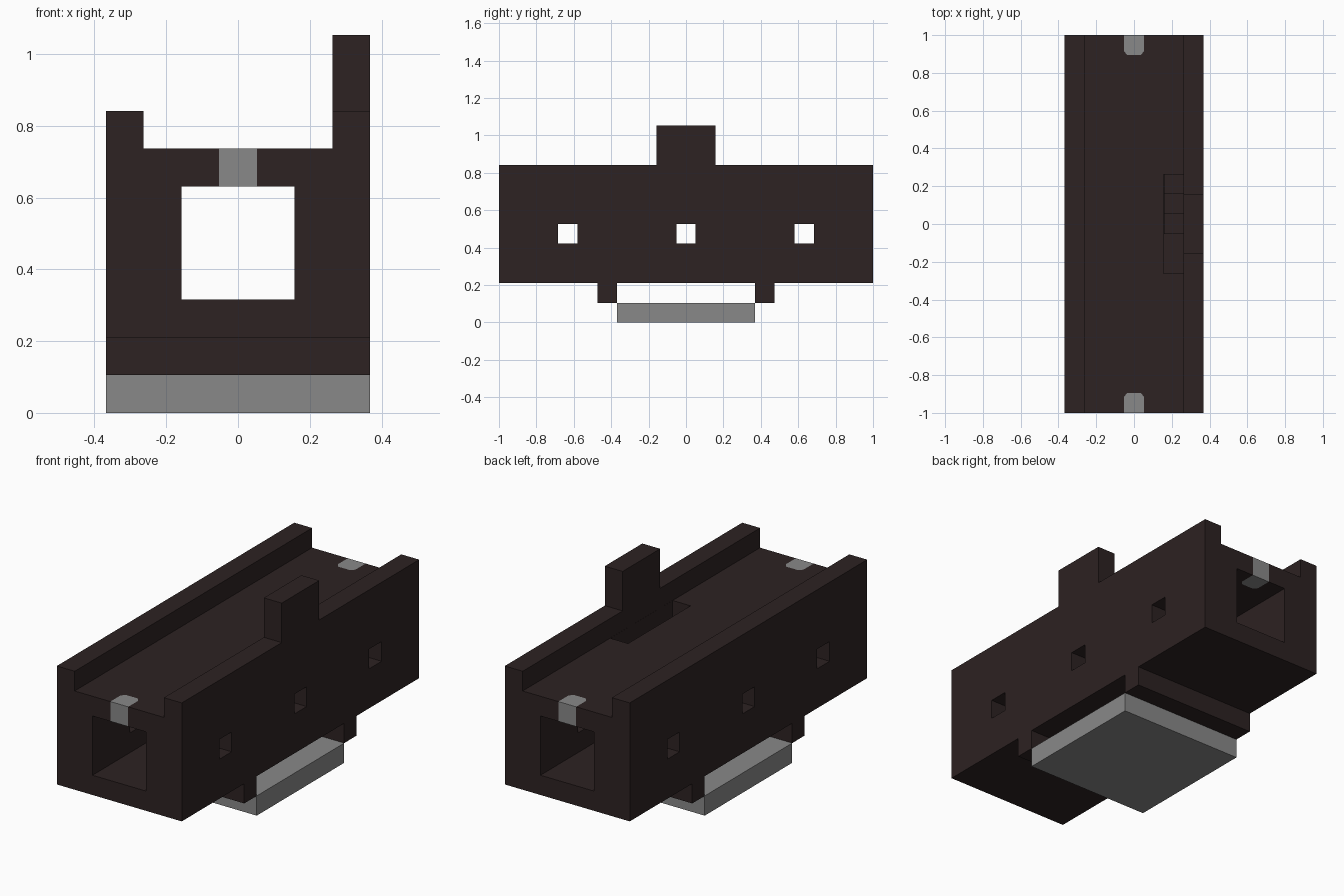
import bpy
import bmesh

cube = bpy.data.objects.get("Cube")
if cube:
    bpy.data.objects.remove(cube, do_unlink=True)

U = 2 / 38  # every size below is in blocks of this length


def make_material(name, rgb):
    mat = bpy.data.materials.new(name)
    mat.use_nodes = True
    color = (*rgb, 1)
    mat.diffuse_color = color
    mat.node_tree.nodes["Principled BSDF"].inputs["Base Color"].default_value = color
    return mat


dark = make_material("dark brown", (0.026, 0.016, 0.016))
grey = make_material("mid grey", (0.25, 0.25, 0.25))


def prism(name, outline, axis, low, high, mat):
    """Extrude a 2D outline along x, y or z from low to high."""
    place = {
        "x": lambda a, b, h: (h, a, b),
        "y": lambda a, b, h: (a, h, b),
        "z": lambda a, b, h: (a, b, h),
    }[axis]
    bm = bmesh.new()
    ends = []
    for h in (low, high):
        ends.append([bm.verts.new([c * U for c in place(a, b, h)]) for a, b in outline])
    bm.faces.new(ends[0])
    bm.faces.new(ends[1][::-1])
    n = len(outline)
    for i in range(n):
        j = (i + 1) % n
        bm.faces.new((ends[0][i], ends[1][i], ends[1][j], ends[0][j]))
    bmesh.ops.recalc_face_normals(bm, faces=bm.faces)
    mesh = bpy.data.meshes.new(name)
    bm.to_mesh(mesh)
    bm.free()
    mesh.materials.append(mat)
    obj = bpy.data.objects.new(name, mesh)
    bpy.context.collection.objects.link(obj)
    return obj


def box(name, x, y, z, mat):
    outline = [(x[0], y[0]), (x[1], y[0]), (x[1], y[1]), (x[0], y[1])]
    return prism(name, outline, "z", *z, mat)


def cut(target, cutter):
    cutter.hide_render = True
    mod = target.modifiers.new("cut", "BOOLEAN")
    mod.operation = "DIFFERENCE"
    mod.solver = "EXACT"
    mod.object = cutter
    bpy.context.view_layer.objects.active = target
    bpy.ops.object.modifier_apply(modifier=mod.name)
    bpy.data.objects.remove(cutter, do_unlink=True)


# Long body with a rail along each side of the deck
channel = [(-7, 4), (7, 4), (7, 16), (5, 16), (5, 14), (-5, 14), (-5, 16), (-7, 16)]
body = prism("body", channel, "y", -19, 19, dark)

# Lengthwise tunnel and three window pairs
cut(body, box("tunnel_cutter", (-3, 3), (-20, 20), (6, 12), dark))
for y in (-12, 0, 12):
    cut(body, box("window_cutter", (-8, 8), (y - 0.99, y + 0.99), (8, 10), dark))

# Stairwell stepping down from the deck into the tunnel
steps = [(5, 15), (5, 12), (3, 12), (3, 10), (1, 10), (1, 8.01),
         (-1, 8.01), (-1, 6.01), (-5, 6.01), (-5, 15)]
cut(body, prism("stair_cutter", steps, "x", 2.99, 4.99, dark))


# Lamps set into the deck at both ends
def lamp_outline(side, outer):
    pts = [(-1, outer), (1, outer), (1, 17.4), (0.7, 17), (-0.7, 17), (-1, 17.4)]
    return [(x, y * side) for x, y in pts]


for side, label in ((-1, "front"), (1, "back")):
    cut(body, prism("lamp_cutter", lamp_outline(side, 20), "z", 11.5, 14.5, dark))
    prism(label + "_lamp", lamp_outline(side, 19), "z", 12, 14, grey)

# Raised tab on the left rail
box("left_tab", (5, 7), (-3, 3), (16, 20), dark)

# Cross feet and the plate between them
for side, label in ((-1, "front"), (1, "back")):
    box(label + "_foot", (-7, 7), sorted((7 * side, 9 * side)), (2, 4), dark)
box("base_plate", (-7, 7), (-7, 7), (0, 2), grey)
